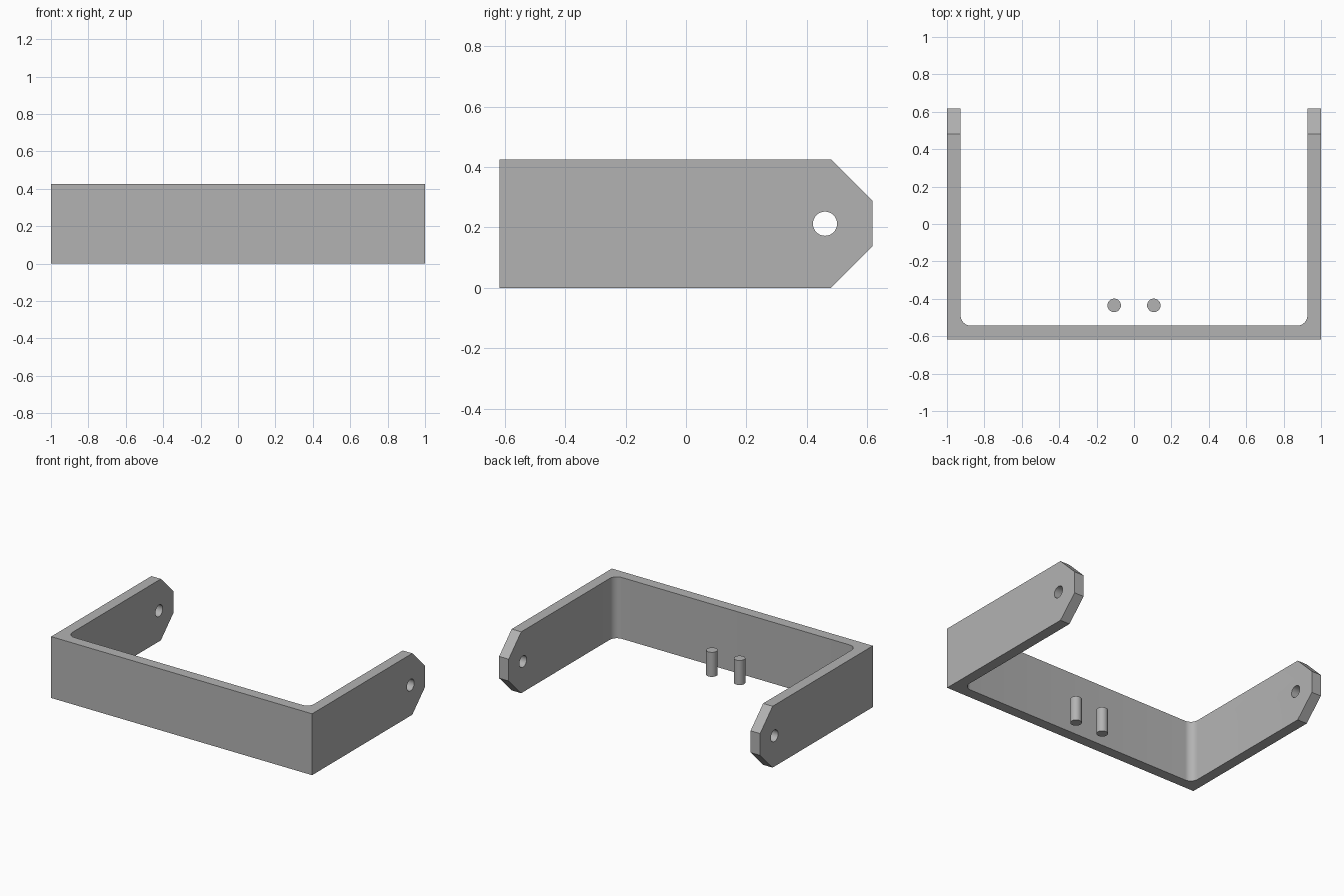
import bpy
import bmesh
from math import sin, cos, pi, radians
from mathutils import Matrix, Vector

if "Cube" in bpy.data.objects:
    bpy.data.objects.remove(bpy.data.objects["Cube"])

HALF_Y, HEIGHT, WALL, FILLET = 0.617, 0.425, 0.073, 0.055
MID = HEIGHT / 2
CHAMFER_Y = 0.48
HOLE_Y, HOLE_R = 0.46, 0.04
PIN_X, PIN_Y, PIN_R, PIN_H = 0.106, -0.435, 0.036, 0.17

grey = bpy.data.materials.new("plain grey")
grey.use_nodes = True
colour = (0.45, 0.45, 0.45, 1)
grey.diffuse_color = colour
grey.node_tree.nodes["Principled BSDF"].inputs["Base Color"].default_value = colour


def make_object(name, bm):
    bmesh.ops.recalc_face_normals(bm, faces=bm.faces)
    mesh = bpy.data.meshes.new(name)
    bm.to_mesh(mesh)
    bm.free()
    mesh.materials.append(grey)
    obj = bpy.data.objects.new(name, mesh)
    bpy.context.collection.objects.link(obj)
    return obj


def prism(name, points, push):
    """Extrude a closed outline along the push vector."""
    bm = bmesh.new()
    face = bm.faces.new([bm.verts.new(p) for p in points])
    out = bmesh.ops.extrude_face_region(bm, geom=[face], use_keep_orig=True)
    verts = [v for v in out["geom"] if isinstance(v, bmesh.types.BMVert)]
    bmesh.ops.translate(bm, verts=verts, vec=Vector(push))
    return make_object(name, bm)


def cylinder(name, radius, depth, matrix):
    bm = bmesh.new()
    bmesh.ops.create_cone(bm, cap_ends=True, segments=32, radius1=radius,
                          radius2=radius, depth=depth, matrix=matrix)
    return make_object(name, bm)


def activate(obj):
    bpy.ops.object.select_all(action='DESELECT')
    obj.select_set(True)
    bpy.context.view_layer.objects.active = obj


def cut(obj, cutter, operation):
    mod = obj.modifiers.new("cut", 'BOOLEAN')
    mod.operation, mod.object, mod.solver = operation, cutter, 'EXACT'
    activate(obj)
    bpy.ops.object.modifier_apply(modifier=mod.name)
    bpy.data.objects.remove(cutter)


def smooth(obj):
    activate(obj)
    bpy.ops.object.shade_smooth_by_angle(angle=radians(30))


# U-shaped bracket, square outside corners and rounded inside corners
inner_x, inner_y = 1 - WALL, -HALF_Y + WALL
right_half = [(1, -HALF_Y, 0), (1, HALF_Y, 0), (inner_x, HALF_Y, 0)]
for i in range(9):
    a = i / 8 * pi / 2
    right_half.append((inner_x - FILLET + FILLET * cos(a),
                       inner_y + FILLET - FILLET * sin(a), 0))
left_half = [(-x, y, z) for x, y, z in reversed(right_half)]
bracket = prism("bracket", right_half + left_half, (0, 0, HEIGHT))

# Pointed side outline that chamfers the arm ends
reach = 0.5
side = [(-1.2, -reach, MID - reach), (-1.2, CHAMFER_Y + MID - reach, MID - reach),
        (-1.2, CHAMFER_Y + MID, MID),
        (-1.2, CHAMFER_Y + MID - reach, MID + reach), (-1.2, -reach, MID + reach)]
side = [(x, -1 if y == -reach else y, z) for x, y, z in side]
cut(bracket, prism("arm_outline", side, (2.4, 0, 0)), 'INTERSECT')

# Pivot holes through both arms
axis = Matrix.Translation((0, HOLE_Y, MID)) @ Matrix.Rotation(pi / 2, 4, 'Y')
cut(bracket, cylinder("pivot_cutter", HOLE_R, 2.4, axis), 'DIFFERENCE')
smooth(bracket)

# Two loose upright pins
for name, s in (("left_pin", 1), ("right_pin", -1)):
    place = Matrix.Translation((s * PIN_X, PIN_Y, PIN_H / 2))
    smooth(cylinder(name, PIN_R, PIN_H, place))
